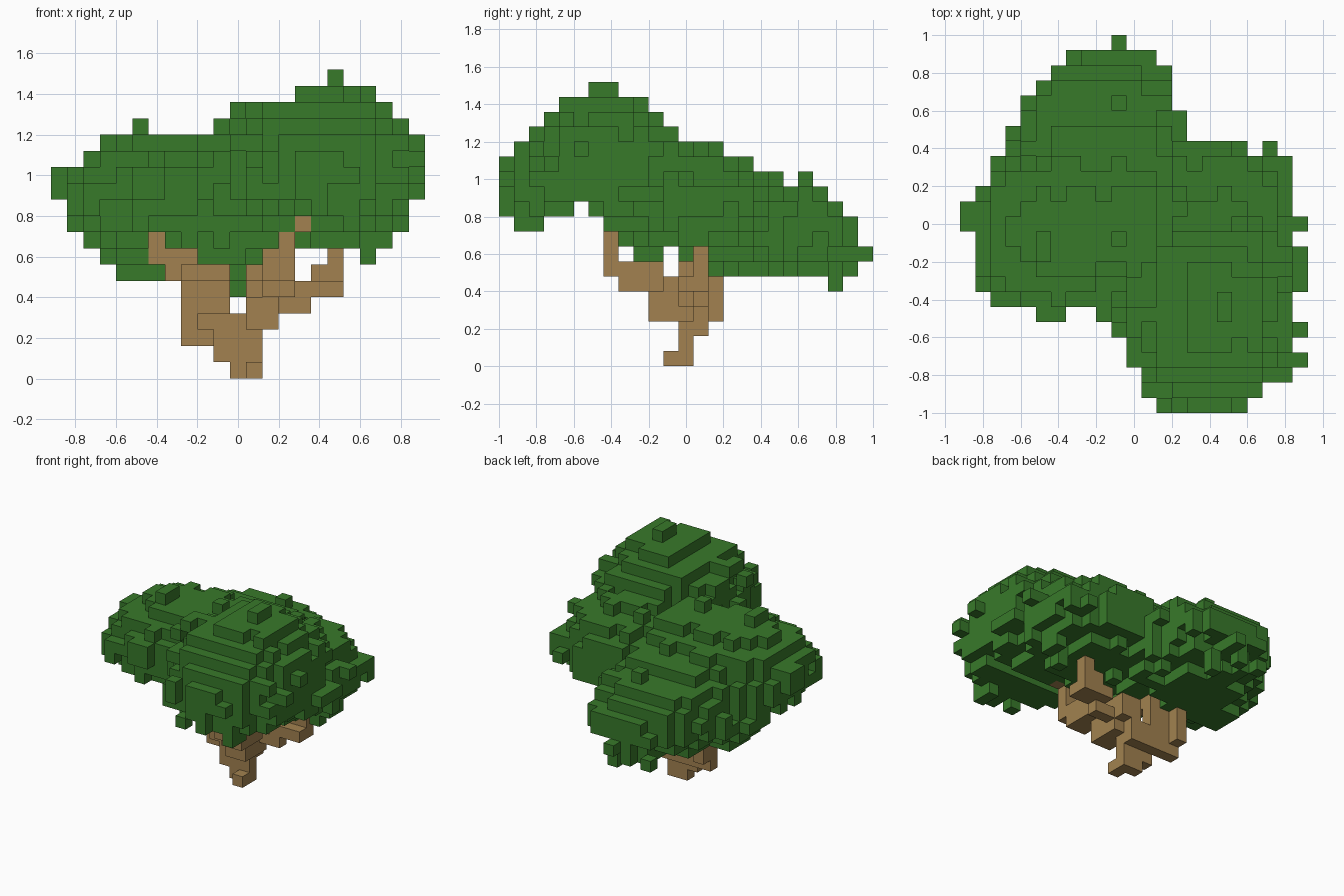
import bpy, bmesh, random
from mathutils import Vector

if "Cube" in bpy.data.objects:
    bpy.data.objects.remove(bpy.data.objects["Cube"])

random.seed(4)
S = 0.08                      # cube size
NX, NY, NZ = 23, 25, 19       # grid size


def material(name, rgb):
    m = bpy.data.materials.new(name)
    m.diffuse_color = (*rgb, 1)
    m.use_nodes = True
    m.node_tree.nodes["Principled BSDF"].inputs["Base Color"].default_value = m.diffuse_color
    return m


leaf_green = material("leaf_green", (0.039, 0.192, 0.023))
bark_brown = material("bark_brown", (0.360, 0.222, 0.080))


def box(x0, x1, y0, y1, z0, z1):
    """All grid cells of a block."""
    return {(i, j, k) for i in range(x0, x1) for j in range(y0, y1) for k in range(z0, z1)}


def union(blocks):
    return set().union(*(box(*b) for b in blocks))


def build(name, cells, solid, mat):
    """Skin the cells with square faces wherever they touch open air."""
    bm = bmesh.new()
    verts = {}

    def vert(p):
        if p not in verts:
            verts[p] = bm.verts.new(((p[0] - NX / 2) * S, (p[1] - NY / 2) * S, p[2] * S))
        return verts[p]

    for c in sorted(cells):
        for axis in range(3):
            u, v = (axis + 1) % 3, (axis + 2) % 3
            for side in (0, 1):
                n = list(c)
                n[axis] += 2 * side - 1
                if tuple(n) in solid:
                    continue
                loop = []
                for du, dv in ((0, 0), (1, 0), (1, 1), (0, 1)):
                    p = list(c)
                    p[axis] += side
                    p[u] += du
                    p[v] += dv
                    loop.append(vert(tuple(p)))
                bm.faces.new(loop if side else loop[::-1])
    me = bpy.data.meshes.new(name)
    bm.to_mesh(me)
    bm.free()
    me.materials.append(mat)
    ob = bpy.data.objects.new(name, me)
    bpy.context.collection.objects.link(ob)


# Trunk and its branches
trunk = union([
    (11, 13, 12, 13, 0, 1), (12, 13, 11, 12, 0, 1),      # foot
    (10, 13, 12, 13, 1, 2), (10, 13, 12, 14, 2, 3),      # stem
    (8, 10, 13, 14, 2, 3), (9, 13, 12, 14, 3, 4),
])
branches = union([
    (8, 9, 13, 15, 3, 6), (8, 11, 13, 14, 4, 6),         # left branch
    (8, 11, 12, 14, 6, 7), (7, 9, 13, 14, 6, 8), (6, 7, 13, 14, 7, 9),
    (12, 14, 10, 13, 3, 5), (12, 14, 11, 13, 5, 6),      # right branch
    (13, 16, 12, 13, 4, 5), (15, 18, 12, 14, 5, 6),
    (16, 18, 13, 14, 6, 7), (17, 18, 13, 14, 7, 8),
    (13, 15, 8, 11, 5, 6), (12, 15, 9, 11, 6, 7),        # forward branch
    (13, 15, 7, 9, 6, 7), (13, 15, 7, 8, 7, 8),
    (14, 15, 7, 8, 8, 9), (15, 16, 7, 8, 9, 10),
    (12, 14, 13, 14, 4, 6),                              # middle branch
])
wood = trunk | branches

# Foliage clumps: centre, then radii along x, y, up and down
clumps = [
    ((0.42, -0.46, 1.01), (0.47, 0.54, 0.46, 0.30)),
    ((-0.40, -0.05, 0.90), (0.46, 0.40, 0.33, 0.24)),
    ((-0.18, 0.42, 0.75), (0.44, 0.48, 0.33, 0.27)),
    ((-0.43, 0.24, 0.70), (0.30, 0.25, 0.22, 0.22)),
    ((0.39, 0.04, 0.88), (0.46, 0.43, 0.29, 0.25)),
    ((-0.05, 0.00, 0.88), (0.38, 0.40, 0.34, 0.33)),
]
# Crown outline in plan: first and last x column of each row, front to back
plan = [(13, 19), (12, 20), (12, 22), (11, 22), (11, 22), (10, 22), (9, 22), (2, 22), (1, 22),
        (1, 22), (1, 22), (1, 22), (1, 22), (1, 22), (1, 22), (2, 22), (2, 22), (3, 19),
        (3, 15), (4, 15), (4, 14), (5, 14), (6, 14), (7, 13), (10, 10)]
# Lower and upper limits of the crown along x and along y
low_x = [11, 9, 8, 7, 6, 6, 6, 6, 6, 6, 6, 6, 6, 6, 6, 8, 8, 8, 8, 8, 8, 9, 11]
top_x = [13, 13, 14] + [15] * 7 + [16] + [17] * 4 + [18] * 5 + [17, 16, 15]
low_y = [10, 10, 10, 10, 10, 11, 10, 9, 8, 7, 7, 8, 7, 7] + [6] * 11
top_y = [14, 15, 16, 17] + [18] * 6 + [17, 16, 15, 15, 15, 14, 14, 13, 13, 12, 12, 12, 11, 10, 8]


def depth(p, c, r):
    """Below 1 inside a clump, above 1 outside it."""
    d = p - Vector(c)
    return (d.x / r[0]) ** 2 + (d.y / r[1]) ** 2 + (d.z / (r[2] if d.z > 0 else r[3])) ** 2


# Depth of every cell allowed by the limits; the deep ones become leaves
field = {}
for j in range(NY):
    for i in range(*plan[j]):
        for k in range(max(low_x[i], low_y[j]), min(top_x[i], top_y[j])):
            p = Vector(((i + .5 - NX / 2) * S, (j + .5 - NY / 2) * S, (k + .5) * S))
            field[i, j, k] = min(depth(p, c, r) for c, r in clumps) + random.uniform(-0.15, 0.15)
foliage = {c for c, d in field.items() if d < 1.02}

# Fringe: fill the outline along each axis with the deepest free cells
for axis in range(3):
    lines = {}
    for c in field:
        lines.setdefault(c[:axis] + c[axis + 1:], []).append(c)
    for line in lines.values():
        if not any(c in foliage or c in wood for c in line):
            foliage.update(sorted(line, key=field.get)[:2])

# Loose sprigs poking out of the crown
foliage |= union([
    (5, 6, 10, 12, 15, 16), (17, 18, 6, 8, 17, 19), (0, 1, 12, 14, 11, 13),
    (22, 23, 3, 4, 13, 14), (22, 23, 5, 6, 14, 15), (22, 23, 8, 11, 11, 12),
    (22, 23, 12, 13, 12, 13), (5, 7, 6, 7, 11, 13), (20, 21, 17, 18, 10, 11),
    (10, 11, 24, 25, 7, 8), (11, 12, 22, 23, 5, 7), (19, 20, 12, 13, 7, 9),
    (18, 19, 1, 3, 9, 11), (10, 11, 20, 21, 11, 13), (9, 12, 9, 11, 7, 9),
])
# Keep the tip of the left branch clear of leaves in front
foliage -= wood | box(6, 7, 0, 13, 7, 9) | box(7, 8, 0, 13, 7, 8)
solid = foliage | wood

build("trunk", trunk, solid, bark_brown)
build("branches", branches - trunk, solid, bark_brown)
build("foliage", foliage, solid, leaf_green)
